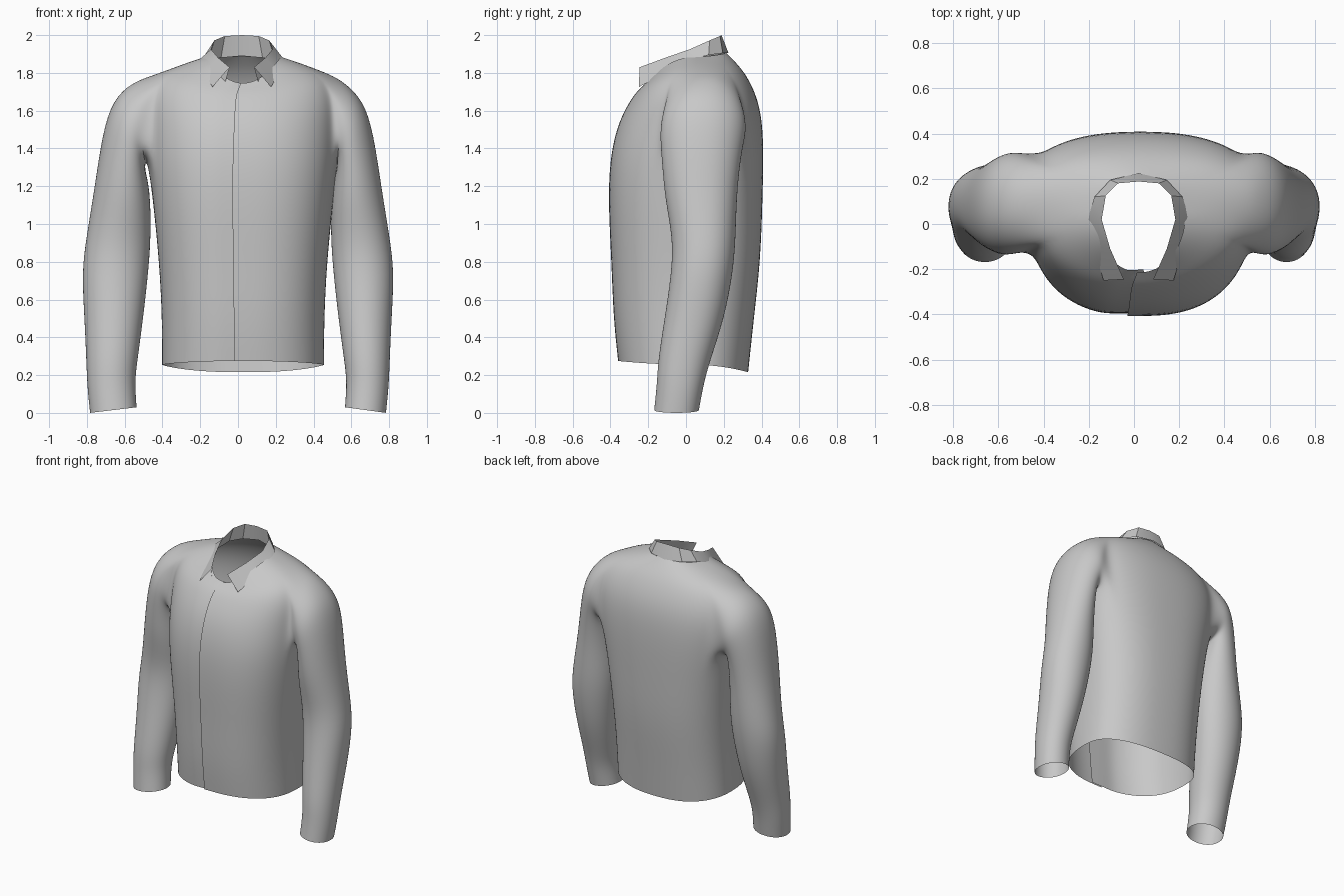
import bpy
import bmesh
from math import cos, sin, pi, radians

cube = bpy.data.objects.get("Cube")
if cube:
    bpy.data.objects.remove(cube)

cloth = bpy.data.materials.new("grey cloth")
cloth.use_nodes = True
GREY = (0.58, 0.58, 0.58, 1)
cloth.diffuse_color = GREY
cloth.node_tree.nodes["Principled BSDF"].inputs["Base Color"].default_value = GREY


def spow(v, p):
    return abs(v) ** p * (1 if v >= 0 else -1)


def finish(name, bm, angle):
    """Turn the bmesh into a shaded object."""
    mesh = bpy.data.meshes.new(name)
    bm.to_mesh(mesh)
    bm.free()
    mesh.materials.append(cloth)
    obj = bpy.data.objects.new(name, mesh)
    bpy.context.collection.objects.link(obj)
    bpy.ops.object.select_all(action='DESELECT')
    obj.select_set(True)
    bpy.context.view_layer.objects.active = obj
    bpy.ops.object.shade_smooth_by_angle(angle=radians(angle))
    return obj


def add_row(bm, points):
    return [bm.verts.new(p) for p in points]


# Body: half width, front y, back y, front z, side z, back z,
# squareness, extra width of the back corners
BODY = [
    (.43, -.36, .33, .275, .255, .215, .83, 0),
    (.43, -.385, .36, .5, .5, .5, .82, 0),
    (.445, -.395, .395, .8, .8, .8, .8, 0),
    (.475, -.412, .405, 1.1, 1.1, 1.1, .8, .02),
    (.495, -.405, .412, 1.34, 1.34, 1.36, .82, .08),
    (.5, -.365, .405, 1.52, 1.53, 1.55, .88, .15),
    (.5, -.31, .375, 1.63, 1.68, 1.68, .92, .15),
    (.45, -.27, .32, 1.69, 1.79, 1.79, .95, .12),
    (.32, -.24, .265, 1.72, 1.845, 1.855, 1, .04),
    (.2, -.215, .215, 1.745, 1.885, 1.905, 1, 0),
]
SEG = 40
HOLE_ROWS, HOLE_COLS = (4, 7), (8, 15)    # grid span of the left armhole


def body_ring(rx, yf, yb, zf, zs, zb, p, wide):
    # The ring is open at the front; its far end tucks under the near end
    start, sweep = radians(-94), 2 * pi + radians(8)
    yc = .04
    pts = []
    for j in range(SEG + 1):
        t = start + sweep * j / SEG
        c, s = spow(cos(t), p), spow(sin(t), p)
        reach, ze = (yb - yc, zb) if s > 0 else (yc - yf, zf)
        x = .027 + rx * c + wide * c * max(s, 0)
        tuck = .012 if j >= SEG - 1 else 0
        pts.append((x, yc + reach * s + tuck, zs + (ze - zs) * s * s))
    return pts


shirt = bmesh.new()
grid = [add_row(shirt, body_ring(*r)) for r in BODY]
(r0, r1), (c0, c1) = HOLE_ROWS, HOLE_COLS
for i in range(len(grid) - 1):
    for j in range(SEG):
        in_hole = r0 <= i < r1 and (c0 <= j < c1 or c0 <= SEG - 1 - j < c1)
        if not in_hole:
            shirt.faces.new((grid[i][j], grid[i][j + 1],
                             grid[i + 1][j + 1], grid[i + 1][j]))

# Sleeves: inner x z, outer x z, front y, back y, from shoulder to cuff
SLEEVE = [
    (.495, 1.31, .56, 1.755, -.135, .325),
    (.485, 1.26, .665, 1.66, -.14, .31),
    (.47, 1.20, .72, 1.48, -.13, .29),
    (.46, 1.08, .76, 1.20, -.115, .27),
    (.46, .90, .805, .93, -.07, .265),
    (.475, .72, .83, .75, -.08, .25),
    (.50, .50, .815, .50, -.115, .205),
    (.53, .28, .805, .28, -.15, .13),
    (.545, .17, .80, .14, -.155, .095),
    (.535, .03, .785, 0, -.17, .07),
]


def sleeve_ring(side, count, xi, zi, xo, zo, yf, yb):
    pts = []
    # The left armhole sits slightly further out than the right
    xi += .015 + .015 * side
    for k in range(count):
        t = (k - (c1 - c0) / 2) * 2 * pi / count
        c, s = cos(t), spow(sin(t), .92)
        x = (xi + xo) / 2 + (xo - xi) / 2 * c
        z = (zi + zo) / 2 + (zo - zi) / 2 * c
        pts.append((side * x, (yf + yb) / 2 + (yb - yf) / 2 * s, z))
    return pts


# Each sleeve grows out of the rim of its armhole
for side in (1, -1):
    rim = [(r1, j) for j in range(c0, c1 + 1)]
    rim += [(i, c1) for i in range(r1 - 1, r0, -1)]
    rim += [(r0, j) for j in range(c1, c0 - 1, -1)]
    rim += [(i, c0) for i in range(r0 + 1, r1)]
    rows = [[grid[i][j if side > 0 else SEG - j] for i, j in rim]]
    rows += [add_row(shirt, sleeve_ring(side, len(rim), *r)) for r in SLEEVE]
    for a, b in zip(rows, rows[1:]):
        for j in range(len(rim)):
            k = (j + 1) % len(rim)
            quad = (a[j], b[j], b[k], a[k])
            shirt.faces.new(quad if side > 0 else quad[::-1])

body = finish("shirt_body_and_sleeves", shirt, 100)
mod = body.modifiers.new("smooth", 'SUBSURF')
mod.levels = mod.render_levels = 2
mod.boundary_smooth = 'PRESERVE_CORNERS'

# Collar: half rows from the centre back to the front, mirrored
STAND = [(0, .21, 1.89), (.11, .185, 1.88), (.175, .12, 1.87),
         (.195, .02, 1.85), (.16, -.12, 1.78), (.09, -.2, 1.74)]
FOLD = [(0, .188, 2), (.09, .18, 1.995), (.145, .125, 1.972),
        (.163, .02, 1.925), (.125, -.11, 1.88), (.065, -.245, 1.83)]
FALL = [(0, .225, 1.905), (.125, .195, 1.905), (.195, .12, 1.895),
        (.225, .02, 1.87), (.2, -.1, 1.805), (.155, -.25, 1.725)]


def whole(half):
    left = [(.02 + x, y, z) for x, y, z in reversed(half)]
    return left + [(.02 - x, y, z) for x, y, z in half[1:]]


for name, lower in (("collar_stand", STAND), ("collar_fall", FALL)):
    bm = bmesh.new()
    low, top = add_row(bm, whole(lower)), add_row(bm, whole(FOLD))
    for j in range(len(low) - 1):
        bm.faces.new((low[j], low[j + 1], top[j + 1], top[j]))
    finish(name, bm, 25)
